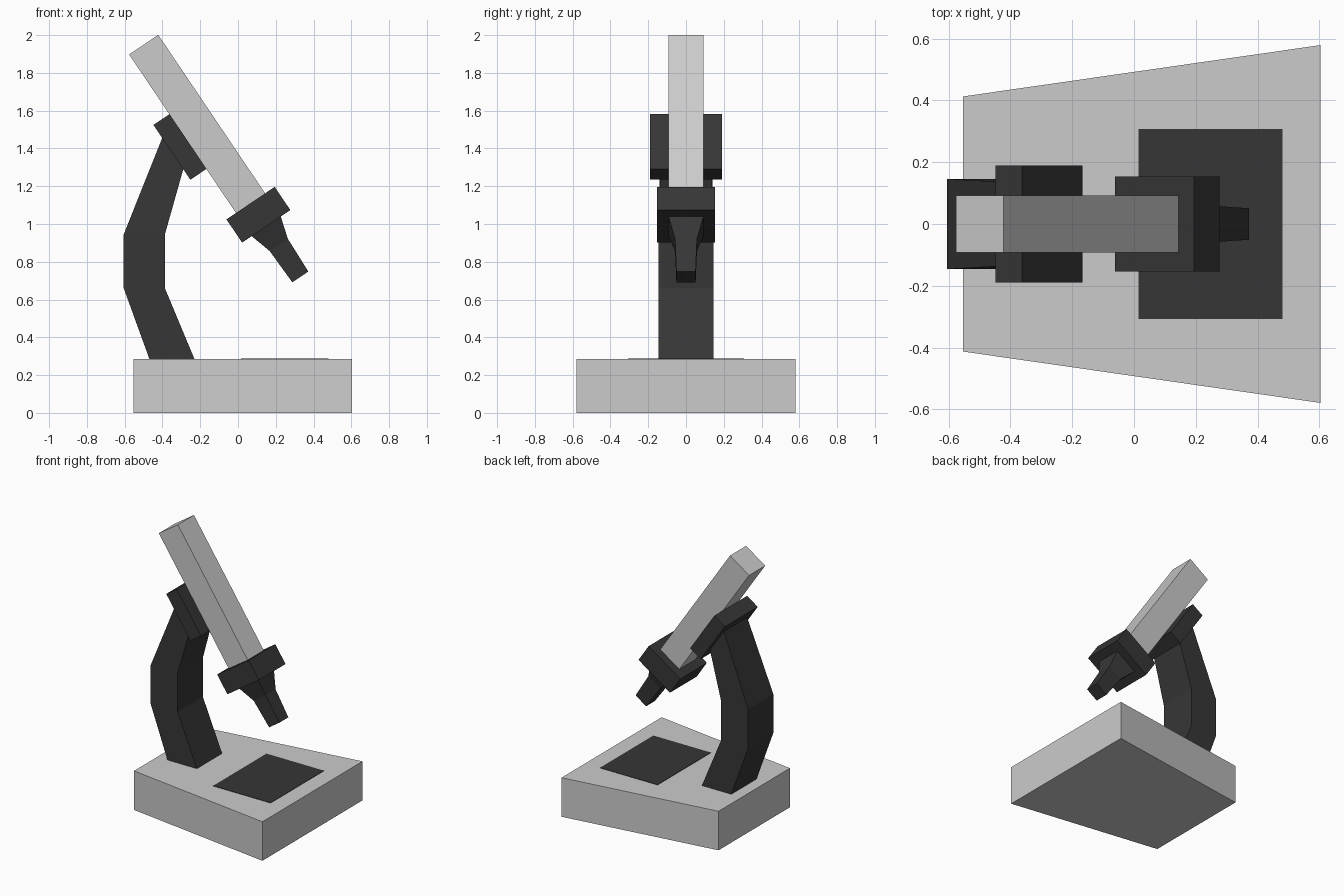
import bpy, bmesh, math
from mathutils import Matrix, Vector

if "Cube" in bpy.data.objects:
    bpy.data.objects.remove(bpy.data.objects["Cube"])


def material(name, value):
    mat = bpy.data.materials.new(name)
    mat.diffuse_color = (value, value, value, 1)
    mat.use_nodes = True
    mat.node_tree.nodes["Principled BSDF"].inputs["Base Color"].default_value = mat.diffuse_color
    return mat


LIGHT = material("light grey", 0.6)
DARK = material("dark grey", 0.037)


def loft(name, sections, mat, matrix=Matrix()):
    """Skin a solid through a list of four-point cross-sections."""
    bm = bmesh.new()
    rings = [[bm.verts.new(matrix @ Vector(p)) for p in s] for s in sections]
    for a, b in zip(rings, rings[1:]):
        for i in range(4):
            j = (i + 1) % 4
            bm.faces.new((a[i], a[j], b[j], b[i]))
    bm.faces.new(rings[0][::-1])
    bm.faces.new(rings[-1])
    bmesh.ops.recalc_face_normals(bm, faces=bm.faces)
    mesh = bpy.data.meshes.new(name)
    bm.to_mesh(mesh)
    bm.free()
    mesh.materials.append(mat)
    obj = bpy.data.objects.new(name, mesh)
    bpy.context.collection.objects.link(obj)
    return obj


def slab(x0, x1, h0, h1, z):
    """Horizontal trapezoid with half-widths h0 at x0 and h1 at x1."""
    return [(x0, -h0, z), (x1, -h1, z), (x1, h1, z), (x0, h0, z)]


# Trapezoid base and thin stage plate
loft("base", [slab(-0.553, 0.603, 0.413, 0.579, z) for z in (0, 0.286)], LIGHT)
loft("stage_plate", [slab(0.015, 0.48, 0.308, 0.308, z) for z in (0.283, 0.289)], DARK)

# Bent arm: back x, back z, front x, front z, half-width
arm = [(-0.46, 0.26, -0.22, 0.26, 0.146),
       (-0.605, 0.66, -0.387, 0.66, 0.146),
       (-0.605, 0.945, -0.387, 0.945, 0.146),
       (-0.386, 1.494, -0.27, 1.36, 0.134)]
loft("arm", [[(xb, -h, zb), (xf, -h, zf), (xf, h, zf), (xb, h, zb)]
             for xb, zb, xf, zf, h in arm], DARK)

# Tilted optics share one axis through the collar centre (local z runs up the tube)
axis = Matrix.Translation((0.108, 0, 1.049)) @ Matrix.Rotation(math.radians(-34), 4, "Y")


def optic(name, stations, mat):
    """Square tube from (distance along axis, half-width) pairs."""
    loft(name, [slab(-h, h, h, h, z) for z, h in stations], mat, axis)


optic("tube", [(0, 0.093), (1.086, 0.093)], LIGHT)
optic("collar", [(-0.074, 0.154), (0.074, 0.154)], DARK)
optic("objective", [(-0.397, 0.051), (-0.193, 0.058), (-0.07, 0.094)], DARK)

# Bracket joining the arm to the back of the tube
loft("bracket", [slab(-0.195, -0.092, 0.19, 0.19, z) for z in (0.355, 0.705)], DARK, axis)
